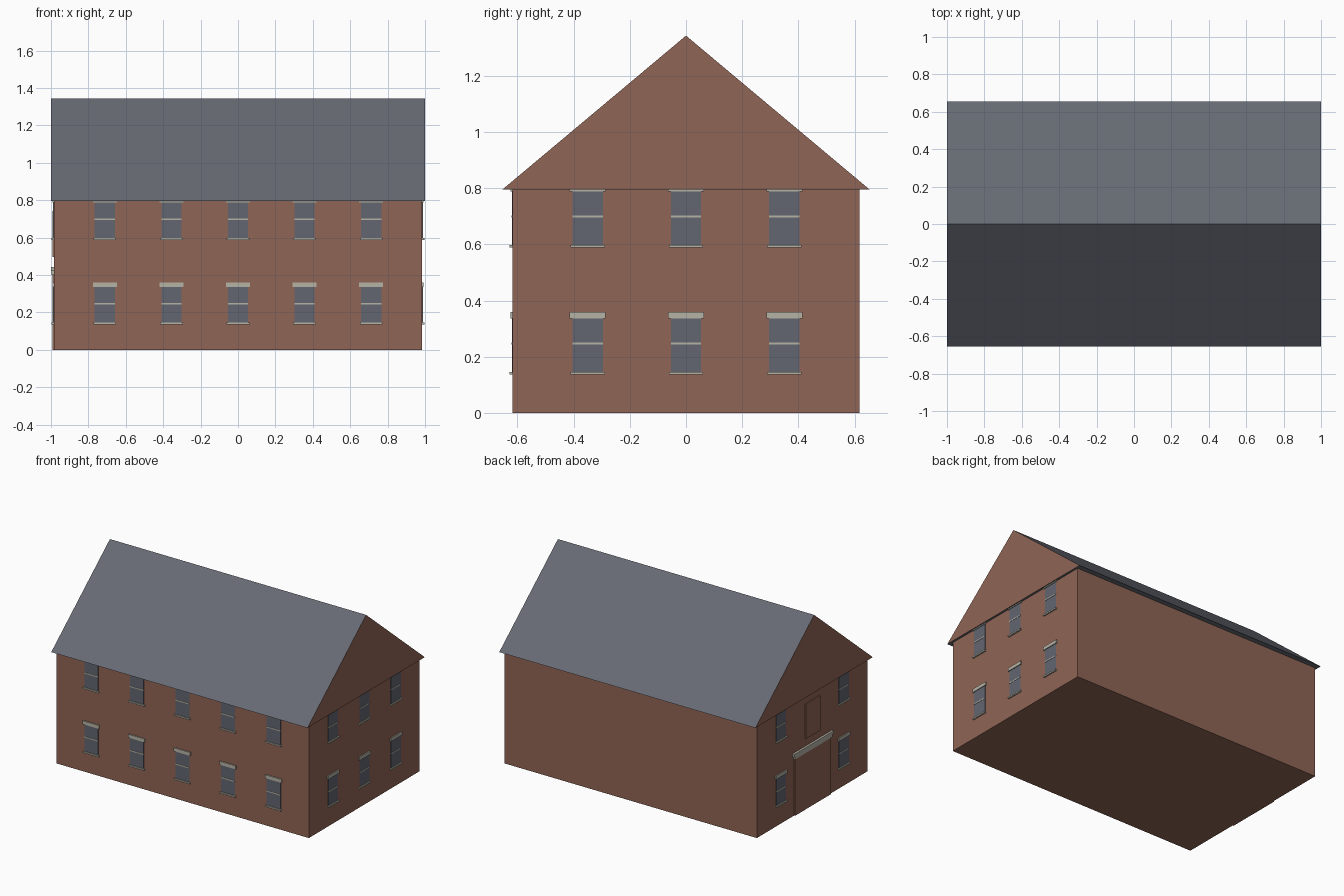
import bpy, bmesh, math
from mathutils import Matrix, Vector

if "Cube" in bpy.data.objects:
    bpy.data.objects.remove(bpy.data.objects["Cube"], do_unlink=True)

HALF_X, HALF_Y, EAVE, RIDGE = 0.985, 0.617, 0.795, 1.343
ROOF_Y = 0.654


def material(name, rgb):
    m = bpy.data.materials.new(name)
    m.use_nodes = True
    m.diffuse_color = (*rgb, 1)
    m.node_tree.nodes["Principled BSDF"].inputs["Base Color"].default_value = (*rgb, 1)
    return m


brick = material("brick", (0.28, 0.13, 0.092))
slate = material("slate", (0.135, 0.145, 0.172))
glass = material("window glass", (0.122, 0.132, 0.162))
stone = material("pale stone", (0.47, 0.45, 0.38))


def finish(name, bm, mats):
    bmesh.ops.recalc_face_normals(bm, faces=bm.faces)
    mesh = bpy.data.meshes.new(name)
    bm.to_mesh(mesh)
    bm.free()
    for m in mats:
        mesh.materials.append(m)
    obj = bpy.data.objects.new(name, mesh)
    bpy.context.collection.objects.link(obj)
    return obj


def box(name, lo, hi, mat, matrix=Matrix()):
    lo, hi = Vector(lo), Vector(hi)
    bm = bmesh.new()
    bmesh.ops.create_cube(bm, size=1, matrix=matrix @ Matrix.Translation((lo + hi) / 2)
                          @ Matrix.Diagonal((*(hi - lo), 1)))
    return finish(name, bm, [mat])


def wall_frame(angle, dist):
    # local x runs along the wall, local -y points outwards
    return Matrix.Rotation(angle, 4, "Z") @ Matrix.Translation((0, -dist, 0))


def plate(name, wall, u, half, z0, z1, depth, mat):
    box(name, (u - half, -depth, z0), (u + half, 0.01, z1), mat, wall)


def window(name, wall, u, sill_z):
    plate(name + "_glass", wall, u, 0.054, sill_z, sill_z + 0.195, 0.003, glass)
    plate(name + "_bar", wall, u, 0.054, sill_z + 0.098, sill_z + 0.106, 0.005, stone)
    plate(name + "_sill", wall, u, 0.061, sill_z - 0.009, sill_z + 0.001, 0.011, stone)
    plate(name + "_lintel", wall, u, 0.064, sill_z + 0.191, sill_z + 0.215, 0.008, stone)


# Walls
box("walls", (-HALF_X, -HALF_Y, 0), (HALF_X, HALF_Y, EAVE), brick)

# Roof: triangular prism with brick gable ends
bm = bmesh.new()
profile = [(-ROOF_Y, EAVE), (ROOF_Y, EAVE), (0, RIDGE)]
gable = bm.faces.new([bm.verts.new((-1, y, z)) for y, z in profile])
ext = bmesh.ops.extrude_face_region(bm, geom=[gable], use_keep_orig=True)
bmesh.ops.translate(bm, vec=(2, 0, 0),
                    verts=[v for v in ext["geom"] if isinstance(v, bmesh.types.BMVert)])
bm.normal_update()
for f in bm.faces:
    f.material_index = 1 if abs(f.normal.x) > 0.9 else 0
finish("roof", bm, [slate, brick])

# Windows on the front and both ends
front = wall_frame(0, HALF_Y)
left_end = wall_frame(math.pi / 2, HALF_X)
right_end = wall_frame(-math.pi / 2, HALF_X)
layout = [("front", front, [-0.712, -0.356, 0, 0.356, 0.712]),
          ("left_end", left_end, [-0.35, 0, 0.35]),
          ("right_end", right_end, [-0.35, 0.35])]
for side, wall, columns in layout:
    for floor, sill_z in (("lower", 0.145), ("upper", 0.597)):
        for i, u in enumerate(columns):
            window(f"{side}_{floor}_window_{i + 1}", wall, u, sill_z)

# Wide doorway with a stepped cornice and a raised panel above
plate("door", right_end, 0, 0.2, 0, 0.402, 0.007, brick)
plate("cornice_lower", right_end, 0, 0.21, 0.4, 0.422, 0.011, stone)
plate("cornice_upper", right_end, 0, 0.22, 0.422, 0.442, 0.015, stone)
plate("raised_panel", right_end, 0, 0.08, 0.497, 0.742, 0.008, brick)
